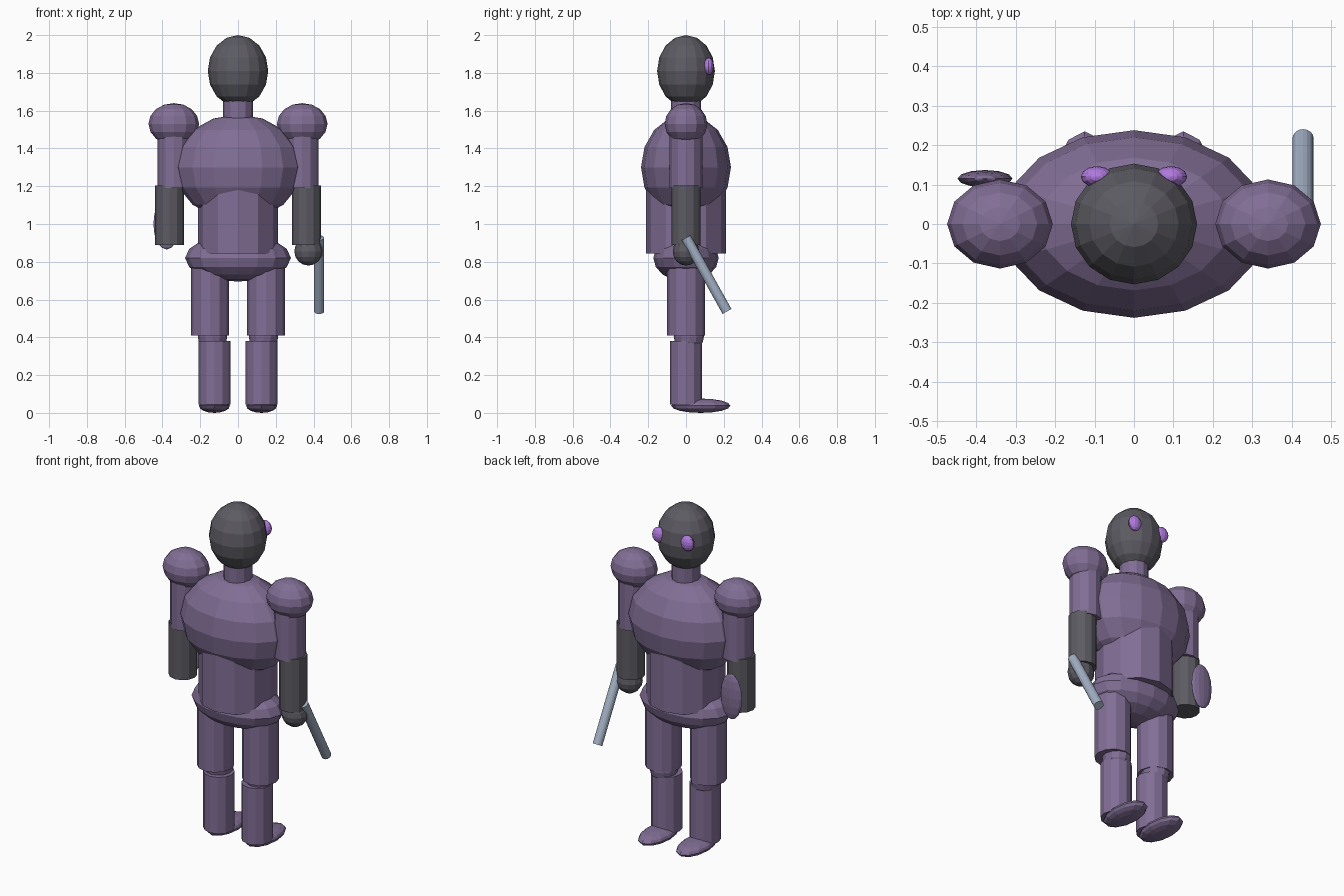
import bpy
from mathutils import Vector

if "Cube" in bpy.data.objects:
    bpy.data.objects.remove(bpy.data.objects["Cube"])


def material(name, rgb):
    m = bpy.data.materials.new(name)
    m.diffuse_color = (*rgb, 1)
    m.use_nodes = True
    m.node_tree.nodes["Principled BSDF"].inputs["Base Color"].default_value = m.diffuse_color
    return m


PURPLE = material("purple", (0.22, 0.155, 0.30))
DARK = material("dark", (0.11, 0.105, 0.125))
GLOW = material("glow", (0.45, 0.20, 0.75))
STEEL = material("steel", (0.36, 0.43, 0.55))


def finish(name, mat):
    ob = bpy.context.object
    ob.name = name
    ob.data.materials.append(mat)
    return ob


def ball(name, loc, radii, mat, segments=12, rings=8):
    bpy.ops.mesh.primitive_uv_sphere_add(segments=segments, ring_count=rings, radius=1, location=loc)
    ob = finish(name, mat)
    ob.scale = radii
    return ob


def tube(name, a, b, radius, mat, sides=12):
    a, b = Vector(a), Vector(b)
    bpy.ops.mesh.primitive_cylinder_add(vertices=sides, radius=radius, depth=(b - a).length, location=(a + b) / 2)
    ob = finish(name, mat)
    ob.rotation_mode = 'QUATERNION'
    ob.rotation_quaternion = Vector((0, 0, 1)).rotation_difference(b - a)
    return ob


# head and body
ball("head", (0, 0, 1.81), (0.16, 0.153, 0.19), DARK, 16)
tube("neck", (0, 0, 1.50), (0, 0, 1.70), 0.079, PURPLE)
ball("chest", (0, 0, 1.30), (0.34, 0.238, 0.28), PURPLE, 16)
tube("abdomen", (0, 0, 0.845), (0, 0, 1.25), 0.213, PURPLE)
ball("pelvis", (0, 0, 0.82), (0.28, 0.173, 0.125), PURPLE, 16)

# paired parts
for side, s in (("left", -1), ("right", 1)):
    ball(side + "_eye", (s * 0.094, 0.12, 1.835), (0.041, 0.027, 0.045), GLOW)
    ball(side + "_shoulder", (s * 0.34, 0, 1.53), (0.134, 0.113, 0.11), PURPLE)
    tube(side + "_upper_arm", (s * 0.34, 0, 1.19), (s * 0.34, 0, 1.52), 0.087, PURPLE)
    tube(side + "_forearm", (s * 0.362, 0, 0.89), (s * 0.362, 0, 1.205), 0.077, DARK)
    tube(side + "_thigh", (s * 0.148, 0, 0.41), (s * 0.148, 0, 0.82), 0.1, PURPLE)
    ball(side + "_knee", (s * 0.135, 0.015, 0.405), (0.078, 0.08, 0.08), PURPLE)
    tube(side + "_calf", (s * 0.125, 0, 0.045), (s * 0.125, 0, 0.38), 0.085, PURPLE)
    ball(side + "_foot", (s * 0.125, 0.078, 0.038), (0.082, 0.157, 0.038), PURPLE)

# right hand holding a rod, flat plate on the left forearm
ball("right_hand", (0.373, 0, 0.855), (0.075, 0.07, 0.075), DARK)
tube("rod", (0.429, 0.0, 0.927), (0.429, 0.217, 0.537), 0.027, STEEL, 16)
ball("left_arm_plate", (-0.378, 0.115, 1.0), (0.07, 0.022, 0.135), PURPLE)
